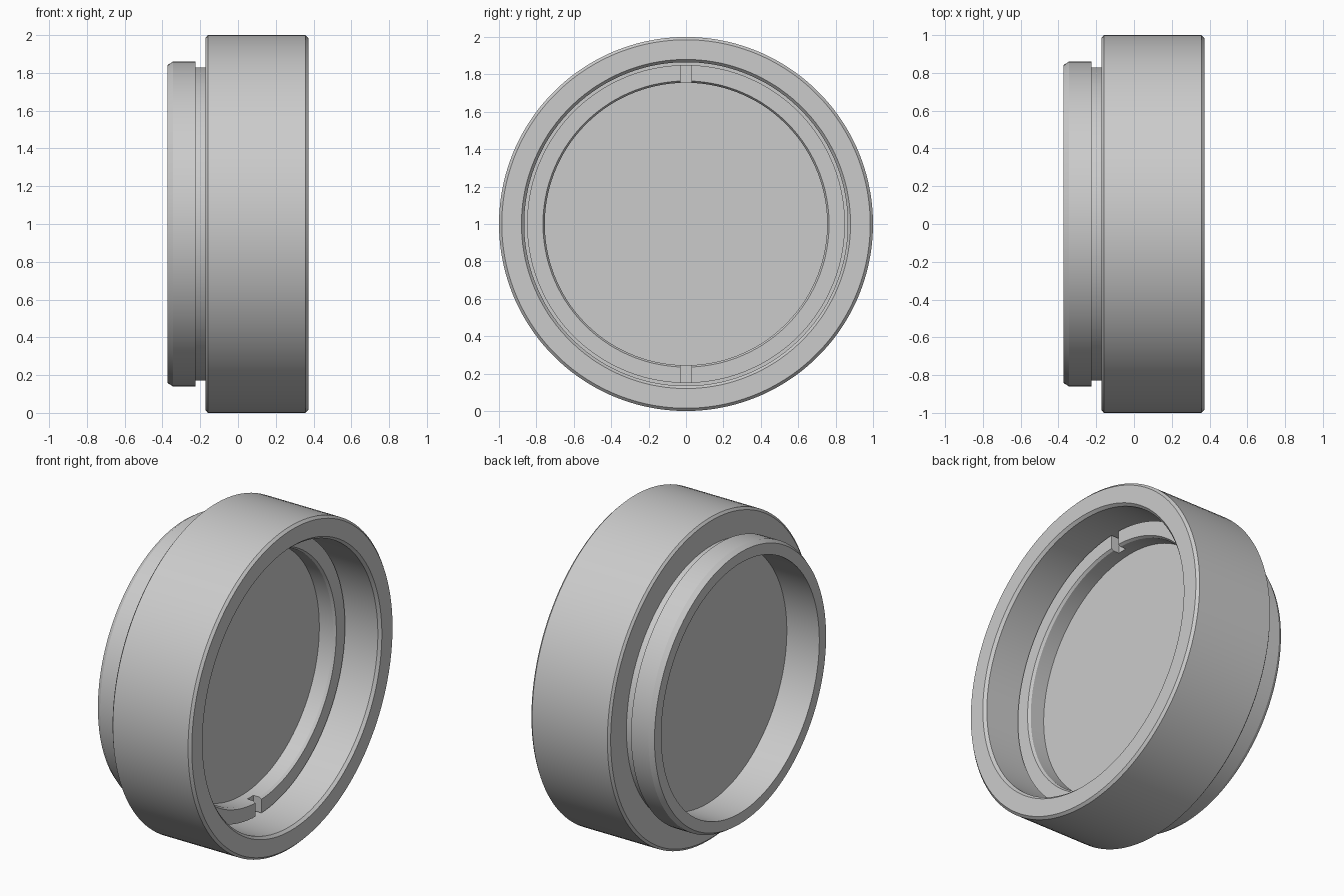
import bpy, bmesh, math
from mathutils import Matrix

cube = bpy.data.objects.get("Cube")
if cube:
    bpy.data.objects.remove(cube, do_unlink=True)

SEGMENTS = 128
AXIS_Z = 1.0   # height of the turning axis

grey = bpy.data.materials.new("neutral_grey")
grey.use_nodes = True
grey.diffuse_color = (0.6, 0.6, 0.6, 1)
bsdf = next(n for n in grey.node_tree.nodes if n.type == 'BSDF_PRINCIPLED')
bsdf.inputs["Base Color"].default_value = (0.6, 0.6, 0.6, 1)


def make_object(name, bm):
    bmesh.ops.recalc_face_normals(bm, faces=bm.faces)
    mesh = bpy.data.meshes.new(name)
    bm.to_mesh(mesh)
    bm.free()
    mesh.materials.append(grey)
    obj = bpy.data.objects.new(name, mesh)
    bpy.context.collection.objects.link(obj)
    return obj


def lathe(name, profile):
    """Turn a closed (x, radius) profile around the x axis."""
    bm = bmesh.new()
    rings = []
    for i in range(SEGMENTS):
        a = 2 * math.pi * (i + 0.5) / SEGMENTS
        rings.append([bm.verts.new((x, r * math.cos(a), AXIS_Z + r * math.sin(a)))
                      for x, r in profile])
    n = len(profile)
    for i in range(SEGMENTS):
        a, b = rings[i], rings[(i + 1) % SEGMENTS]
        for j in range(n):
            k = (j + 1) % n
            bm.faces.new((a[j], a[k], b[k], b[j]))
    return make_object(name, bm)


def select_only(obj):
    bpy.ops.object.select_all(action='DESELECT')
    obj.select_set(True)
    bpy.context.view_layer.objects.active = obj


# Housing: wide barrel, neck groove, rear flange and stepped bore
housing = lathe("housing", [
    (0.372, 0.985), (0.357, 1.0), (-0.16, 1.0), (-0.172, 0.985),
    (-0.172, 0.83), (-0.225, 0.83), (-0.225, 0.86), (-0.345, 0.86),
    (-0.373, 0.842), (-0.373, 0.775), (0.03, 0.775), (0.03, 0.865),
    (0.355, 0.865), (0.372, 0.88)])

# Retaining ring inside the front bore
ring = lathe("retaining_ring", [
    (0.02, 0.755), (0.125, 0.755), (0.14, 0.765), (0.14, 0.85), (0.02, 0.85)])

# Two opposite spanner slots cut across the ring
bm = bmesh.new()
bmesh.ops.create_cube(bm, size=1, matrix=Matrix.Translation((0.14, 0, AXIS_Z))
                      @ Matrix.Diagonal((0.11, 0.06, 1.8, 1)))
cutter = make_object("slot_cutter", bm)
cutter.hide_render = True
cut = ring.modifiers.new("slots", 'BOOLEAN')
cut.operation = 'DIFFERENCE'
cut.solver = 'EXACT'
cut.object = cutter
select_only(ring)
bpy.ops.object.modifier_apply(modifier=cut.name)
bpy.data.objects.remove(cutter, do_unlink=True)

# Central disc seated behind the ring
bm = bmesh.new()
bmesh.ops.create_cone(bm, cap_ends=True, segments=SEGMENTS, radius1=0.78,
                      radius2=0.78, depth=0.18,
                      matrix=Matrix.Translation((-0.06, 0, AXIS_Z))
                      @ Matrix.Rotation(math.pi / 2, 4, 'Y'))
disc = make_object("centre_disc", bm)

for obj in (housing, ring, disc):
    select_only(obj)
    bpy.ops.object.shade_smooth_by_angle(angle=math.radians(25))
